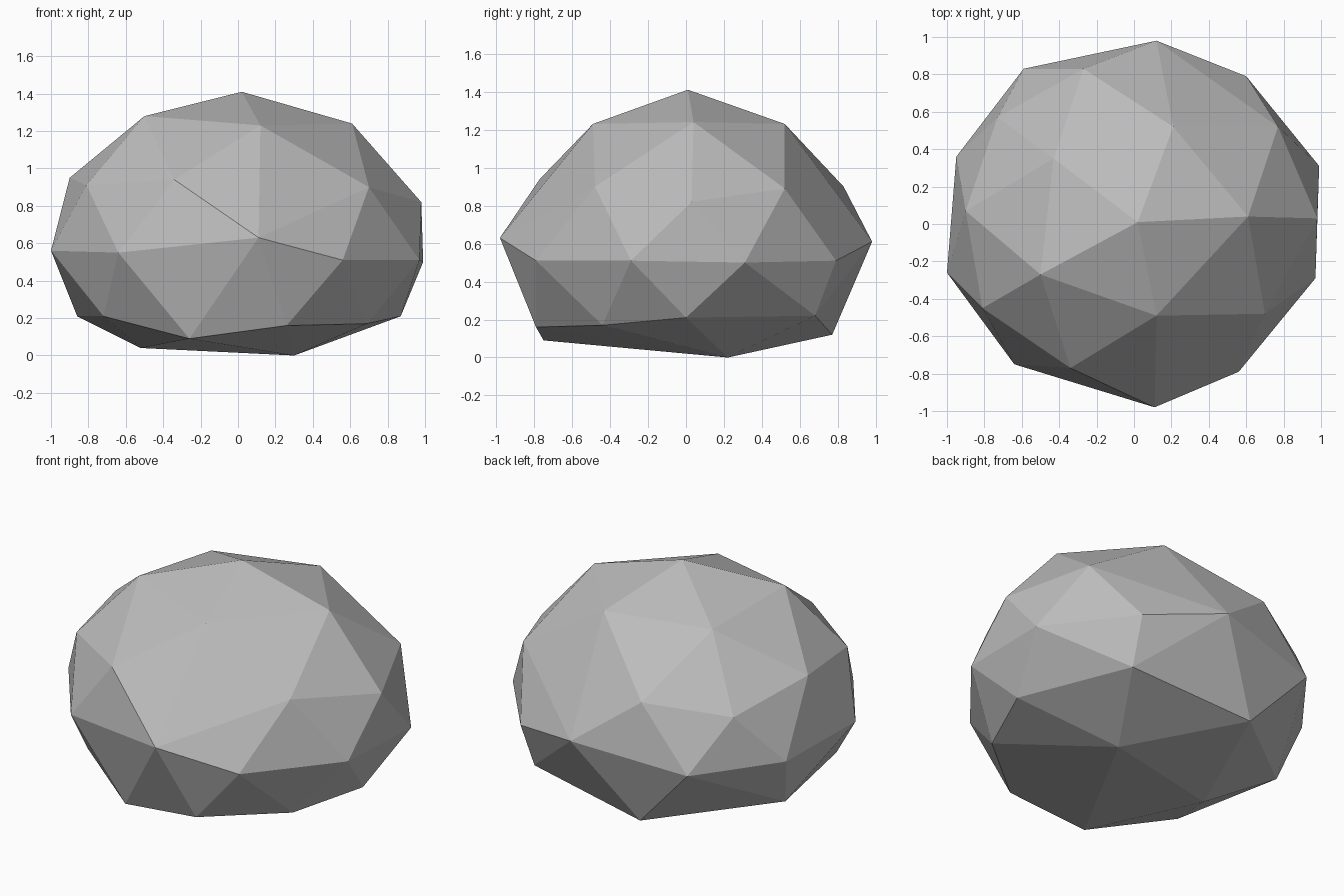
import bpy
import bmesh

# Remove the default cube only
default_cube = bpy.data.objects.get("Cube")
if default_cube:
    bpy.data.objects.remove(default_cube, do_unlink=True)


def make_material(name, colour):
    material = bpy.data.materials.new(name)
    material.use_nodes = True
    material.diffuse_color = colour
    shader = material.node_tree.nodes["Principled BSDF"]
    shader.inputs["Base Color"].default_value = colour
    shader.inputs["Roughness"].default_value = 0.9
    return material


def build_boulder(name, rings, material):
    """Wrap a tight faceted skin around the corner points of each ring."""
    bm = bmesh.new()
    for ring in rings:
        for corner in ring:
            bm.verts.new(corner)
    hull = bmesh.ops.convex_hull(bm, input=bm.verts[:], use_existing_faces=False)
    unused = set(hull["geom_interior"]) | set(hull["geom_unused"])
    loose = [item for item in unused if isinstance(item, bmesh.types.BMVert)]
    bmesh.ops.delete(bm, geom=loose, context="VERTS")
    bmesh.ops.recalc_face_normals(bm, faces=bm.faces[:])
    for face in bm.faces:
        face.smooth = False
    mesh = bpy.data.meshes.new(name)
    bm.to_mesh(mesh)
    bm.free()
    mesh.materials.append(material)
    boulder = bpy.data.objects.new(name, mesh)
    bpy.context.collection.objects.link(boulder)
    return boulder


# Peak and the crown around it
crown = [(.02, .01, 1.41), (.61, .04, 1.24), (.21, .52, 1.23),
         (-.43, .35, 1.22), (-.5, -.27, 1.28), (.12, -.49, 1.23)]

# Sloping shoulder below the crown
shoulder = [(.98, .03, .82), (.77, .52, .89), (-.27, .83, .9), (-.73, .57, .83),
            (-.9, .07, .95), (-.81, -.45, .91), (-.34, -.77, .94), (.7, -.48, .9)]

# Widest belt
belt = [(.99, .31, .5), (.6, .79, .51), (.12, .98, .61), (-.59, .83, .52),
        (-.95, .36, .53), (-1, -.26, .56), (-.64, -.75, .55), (.11, -.98, .63),
        (.56, -.79, .51), (.97, -.29, .51)]

# Undercut skirt and the resting points beneath it
skirt = [(.87, 0, .21), (.58, .68, .22), (-.22, .77, .12), (-.86, .24, .21),
         (-.72, -.47, .21), (-.26, -.75, .09), (.26, -.79, .16), (.69, -.44, .17)]
base = [(.3, .22, 0), (-.52, 0, .04)]

stone = make_material("stone grey", (.5, .5, .5, 1))
build_boulder("boulder", [crown, shoulder, belt, skirt, base], stone)
